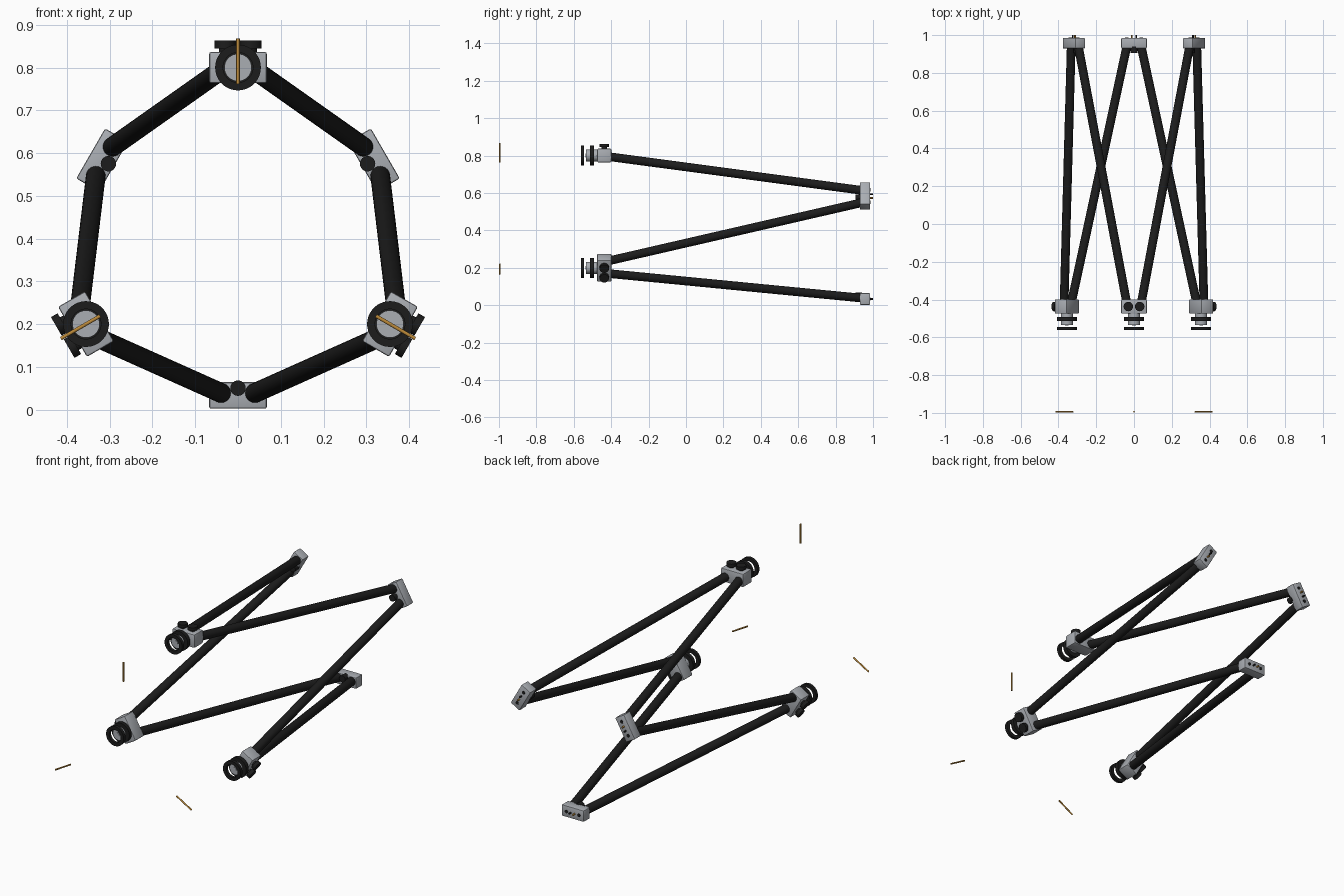
import bpy
import bmesh
from math import radians, sin, cos
from mathutils import Matrix, Vector

cube = bpy.data.objects.get("Cube")
if cube:
    bpy.data.objects.remove(cube, do_unlink=True)


def material(name, r, g, b):
    m = bpy.data.materials.new(name)
    m.diffuse_color = (r, g, b, 1)
    m.use_nodes = True
    m.node_tree.nodes["Principled BSDF"].inputs["Base Color"].default_value = (r, g, b, 1)
    return m


BLACK = material("matte black", 0.012, 0.012, 0.012)
GREY = material("aluminium grey", 0.40, 0.42, 0.45)
GOLD = material("brass gold", 0.50, 0.25, 0.04)


def add(name, bm, mat, smooth=True):
    mesh = bpy.data.meshes.new(name)
    bm.to_mesh(mesh)
    bm.free()
    mesh.materials.append(mat)
    ob = bpy.data.objects.new(name, mesh)
    bpy.context.collection.objects.link(ob)
    if smooth:
        bpy.ops.object.select_all(action='DESELECT')
        ob.select_set(True)
        bpy.context.view_layer.objects.active = ob
        bpy.ops.object.shade_smooth_by_angle(angle=radians(35))
    return ob


def rod(name, a, b, r, mat, sides=32):
    a, b = Vector(a), Vector(b)
    d = b - a
    bm = bmesh.new()
    bmesh.ops.create_cone(bm, cap_ends=True, segments=sides, radius1=r, radius2=r, depth=d.length,
                          matrix=Matrix.Translation((a + b) / 2) @ d.to_track_quat('Z', 'Y').to_matrix().to_4x4())
    return add(name, bm, mat)


def block(name, frame, size, y, mat):
    bm = bmesh.new()
    bmesh.ops.create_cube(bm, size=1, matrix=frame @ Matrix.Translation((0, y, 0)) @ Matrix.Diagonal((*size, 1)))
    bmesh.ops.bevel(bm, geom=bm.edges[:], offset=0.005, segments=2, affect='EDGES', profile=0.5)
    return add(name, bm, mat)


def ring(name, frame, outer, inner, y0, y1, mat):
    # rectangular section spun about the local y axis
    bm = bmesh.new()
    vs = [bm.verts.new((r, y, 0)) for r, y in ((inner, y0), (outer, y0), (outer, y1), (inner, y1))]
    edges = [bm.edges.new((vs[i], vs[(i + 1) % 4])) for i in range(4)]
    bmesh.ops.spin(bm, geom=vs + edges, cent=(0, 0, 0), axis=(0, 1, 0), angle=radians(360), steps=40)
    bmesh.ops.remove_doubles(bm, verts=bm.verts[:], dist=0.0001)
    bmesh.ops.recalc_face_normals(bm, faces=bm.faces[:])
    bm.transform(frame)
    return add(name, bm, mat)


def node(angle, x, z):
    # local x runs round the frame, local z points outward
    return Matrix.Translation((x, 0, z)) @ Matrix.Rotation(radians(angle), 4, 'Y')


CENTRE_Z, BACK_R, SPREAD = 0.4, 0.367, 0.038
front = {0: node(0, 0, 0.80), 120: node(120, 0.3555, 0.20), 240: node(240, -0.3555, 0.20)}
back = {a: node(a, BACK_R * sin(radians(a)), CENTRE_Z + BACK_R * cos(radians(a))) for a in (60, 180, 300)}
names = {0: "top", 120: "lower_left", 240: "lower_right", 60: "upper_left", 180: "bottom", 300: "upper_right"}

# Front clamps with hand wheels, clamp knobs and loose pins
for a, f in front.items():
    n = names[a]

    def P(x, y, z):
        return f @ Vector((x, y, z))

    block(n + "_front_block", f, (0.135, 0.076, 0.073), -0.437, GREY)
    rod(n + "_hub", P(0, -0.47, 0), P(0, -0.535, 0), 0.032, GREY)
    rod(n + "_hub_screw", P(0, -0.534, 0), P(0, -0.538, 0), 0.010, GREY)
    ring(n + "_rear_wheel", f, 0.0535, 0.031, -0.513, -0.492, BLACK)
    ring(n + "_front_wheel", f, 0.0535, 0.035, -0.562, -0.545, BLACK)
    for s in (-1, 1):
        rod(n + "_clamp_stem", P(s * 0.03, -0.437, 0.03), P(s * 0.03, -0.437, 0.047), 0.014, BLACK)
        rod(n + "_clamp_knob", P(s * 0.03, -0.437, 0.045), P(s * 0.03, -0.437, 0.063), 0.025, BLACK)
    rod(n + "_loose_pin", P(0, -0.995, -0.038), P(0, -0.995, 0.068), 0.0042, GOLD, 16)

# Back blocks with inner knob, bolts and pins
for a, f in back.items():
    n = names[a]

    def P(x, y, z):
        return f @ Vector((x, y, z))

    block(n + "_back_block", f, (0.135, 0.056, 0.062), 0.957, GREY)
    rod(n + "_inner_knob", P(0, 0.905, -0.017), P(0, 0.94, -0.017), 0.018, BLACK)
    for s in (-1, 1):
        rod(n + "_back_bolt", P(s * SPREAD, 0.97, 0), P(s * SPREAD, 0.987, 0), 0.009, BLACK, 20)
        rod(n + "_back_pin", P(s * 0.012, 0.97, 0), P(s * 0.012, 1.0, 0), 0.0045, (BLACK, GOLD)[s > 0], 16)

# Six slanted tubes joining neighbouring blocks
for a, f in front.items():
    for s in (-1, 1):
        b = back[(a + s * 60) % 360]
        rod(names[a] + "_tube", f @ Vector((s * SPREAD, -0.42, -0.005)),
            b @ Vector((-s * SPREAD, 0.94, -0.005)), 0.023, BLACK)
